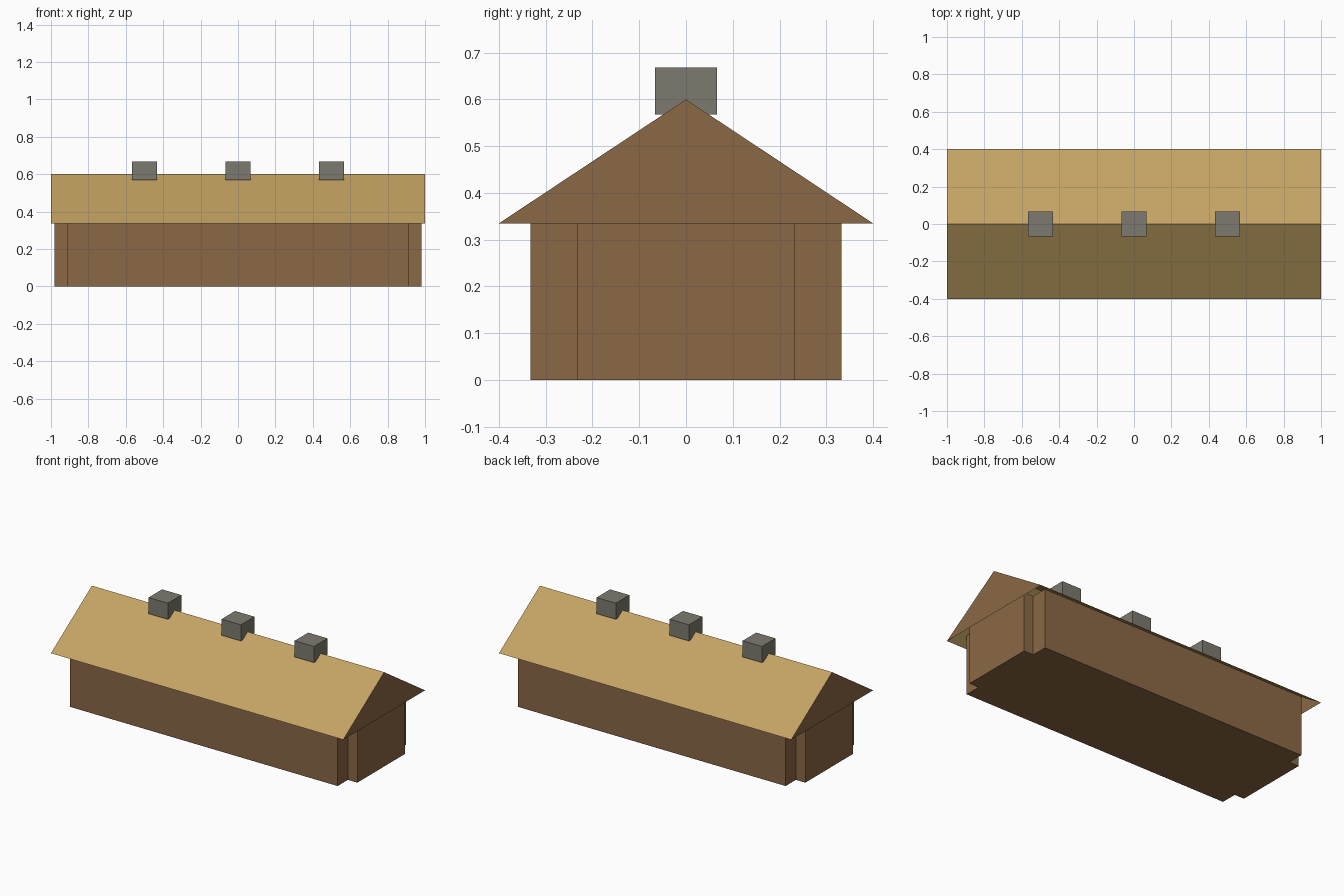
import bpy
import bmesh

cube = bpy.data.objects.get("Cube")
if cube:
    bpy.data.objects.remove(cube, do_unlink=True)


def material(name, srgb):
    """Flat material from sRGB bytes, stored as linear values."""
    col = [((c / 255 + 0.055) / 1.055) ** 2.4 for c in srgb] + [1.0]
    mat = bpy.data.materials.new(name)
    mat.use_nodes = True
    mat.diffuse_color = col
    bsdf = mat.node_tree.nodes["Principled BSDF"]
    bsdf.inputs["Base Color"].default_value = col
    bsdf.inputs["Roughness"].default_value = 0.9
    return mat


WOOD = material("brown wood", (139, 104, 70))
THATCH = material("tan thatch", (196, 163, 100))
STONE = material("grey stone", (125, 122, 111))


def add_object(name, bm, *mats):
    mesh = bpy.data.meshes.new(name)
    bm.to_mesh(mesh)
    bm.free()
    for mat in mats:
        mesh.materials.append(mat)
    obj = bpy.data.objects.new(name, mesh)
    bpy.context.collection.objects.link(obj)
    return obj


def extrude_outline(points, offset, close=True):
    """Face from an outline, swept along offset."""
    bm = bmesh.new()
    base = bm.faces.new([bm.verts.new(p) for p in points])
    swept = bmesh.ops.extrude_face_region(bm, geom=[base], use_keep_orig=True)
    verts = [g for g in swept["geom"] if isinstance(g, bmesh.types.BMVert)]
    bmesh.ops.translate(bm, verts=verts, vec=offset)
    bmesh.ops.recalc_face_normals(bm, faces=bm.faces)
    return bm


# Walls: long hall with a narrower bay at each end
EAVE, RIDGE, HALF_ROOF = 0.335, 0.6, 0.4
HALL_X, HALL_Y, BAY_X, BAY_Y = 0.915, 0.333, 0.98, 0.233
quarter = [(BAY_X, BAY_Y), (HALL_X, BAY_Y), (HALL_X, HALL_Y)]
plan = quarter + [(-x, y) for x, y in reversed(quarter)]
plan += [(-x, -y) for x, y in quarter] + [(x, -y) for x, y in reversed(quarter)]
add_object("hall_walls",
           extrude_outline([(x, y, 0) for x, y in plan], (0, 0, EAVE + 0.035)),
           WOOD)

# Roof: two thatched slopes and two wooden gables, open underneath
bm = extrude_outline([(-1, -HALF_ROOF, EAVE), (-1, HALF_ROOF, EAVE),
                      (-1, 0, RIDGE)], (2, 0, 0))
floor = [f for f in bm.faces if f.normal.z < -0.9]
bmesh.ops.delete(bm, geom=floor, context='FACES_ONLY')
for face in bm.faces:
    face.material_index = 1 if abs(face.normal.x) > 0.9 else 0
add_object("gable_roof", bm, THATCH, WOOD)

# Chimneys: three blocks straddling the ridge
for name, x in (("right", -0.5), ("middle", 0), ("left", 0.5)):
    bm = bmesh.new()
    bmesh.ops.create_cube(bm, size=1)
    bmesh.ops.scale(bm, verts=bm.verts, vec=(0.132, 0.132, 0.1))
    bmesh.ops.translate(bm, verts=bm.verts, vec=(x, 0, 0.618))
    add_object(name + "_chimney", bm, STONE)
